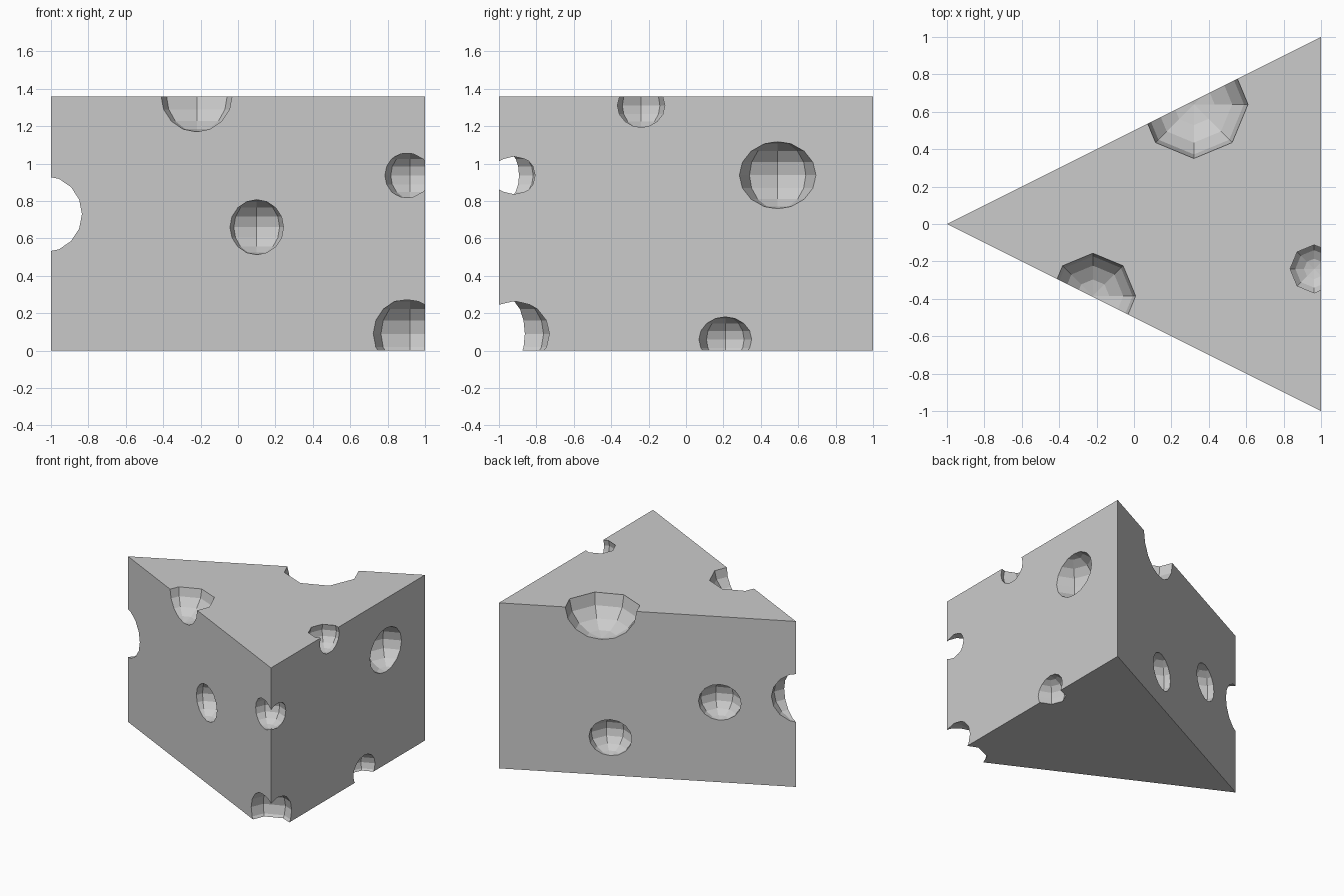
import bpy
import bmesh

HEIGHT = 1.36
SQUASH = 0.85   # holes are slightly flattened spheres

old = bpy.data.objects.get("Cube")
if old:
    bpy.data.objects.remove(old, do_unlink=True)

# One plain grey for everything
grey = bpy.data.materials.new("plain grey")
grey.use_nodes = True
colour = (0.6, 0.6, 0.6, 1)
grey.diffuse_color = colour
grey.node_tree.nodes["Principled BSDF"].inputs["Base Color"].default_value = colour


def make_object(name, bm):
    mesh = bpy.data.meshes.new(name)
    bm.to_mesh(mesh)
    bm.free()
    mesh.materials.append(grey)
    obj = bpy.data.objects.new(name, mesh)
    bpy.context.collection.objects.link(obj)
    return obj


# Wedge: a triangle extruded upwards
bm = bmesh.new()
base = bm.faces.new([bm.verts.new(p) for p in ((-1, 0, 0), (1, -1, 0), (1, 1, 0))])
top = bmesh.ops.extrude_face_region(bm, geom=[base])["geom"]
bmesh.ops.translate(bm, vec=(0, 0, HEIGHT),
                    verts=[v for v in top if isinstance(v, bmesh.types.BMVert)])
bmesh.ops.recalc_face_normals(bm, faces=bm.faces)
wedge = make_object("cheese_wedge", bm)

# Holes: name, centre, radius
holes = [
    ("tip_hole", (-1.04, 0, 0.73), 0.24),
    ("front_top_hole", (-0.22, -0.385, 1.365), 0.23),
    ("front_middle_hole", (0.1, -0.55, 0.66), 0.173),
    ("back_top_hole", (0.32, 0.64, 1.357), 0.29),
    ("back_low_hole", (0.25, 0.625, 0.31), 0.174),
    ("back_middle_hole", (-0.487, 0.257, 0.656), 0.173),
    ("rind_top_hole", (0.963, -0.24, 1.31), 0.142),
    ("rind_large_hole", (1.02, 0.49, 0.938), 0.213),
    ("rind_bottom_hole", (1.002, 0.21, 0.06), 0.142),
    ("corner_middle_hole", (0.92, -0.92, 0.937), 0.146),
    ("corner_bottom_hole", (0.92, -0.917, 0.09), 0.22),
]
for name, centre, radius in holes:
    bm = bmesh.new()
    bmesh.ops.create_uvsphere(bm, u_segments=8, v_segments=8, radius=radius)
    bmesh.ops.scale(bm, vec=(1, 1, SQUASH), verts=bm.verts)
    bmesh.ops.translate(bm, vec=centre, verts=bm.verts)
    cutter = make_object(name + "_cutter", bm)
    cutter.hide_render = True
    cutter.hide_set(True)
    cut = wedge.modifiers.new(name, "BOOLEAN")
    cut.operation = "DIFFERENCE"
    cut.solver = "EXACT"
    cut.object = cutter

# Apply the cuts and discard the cutters
bpy.context.view_layer.objects.active = wedge
wedge.select_set(True)
for name, _, _ in holes:
    bpy.ops.object.modifier_apply(modifier=name)
    bpy.data.objects.remove(bpy.data.objects[name + "_cutter"], do_unlink=True)
